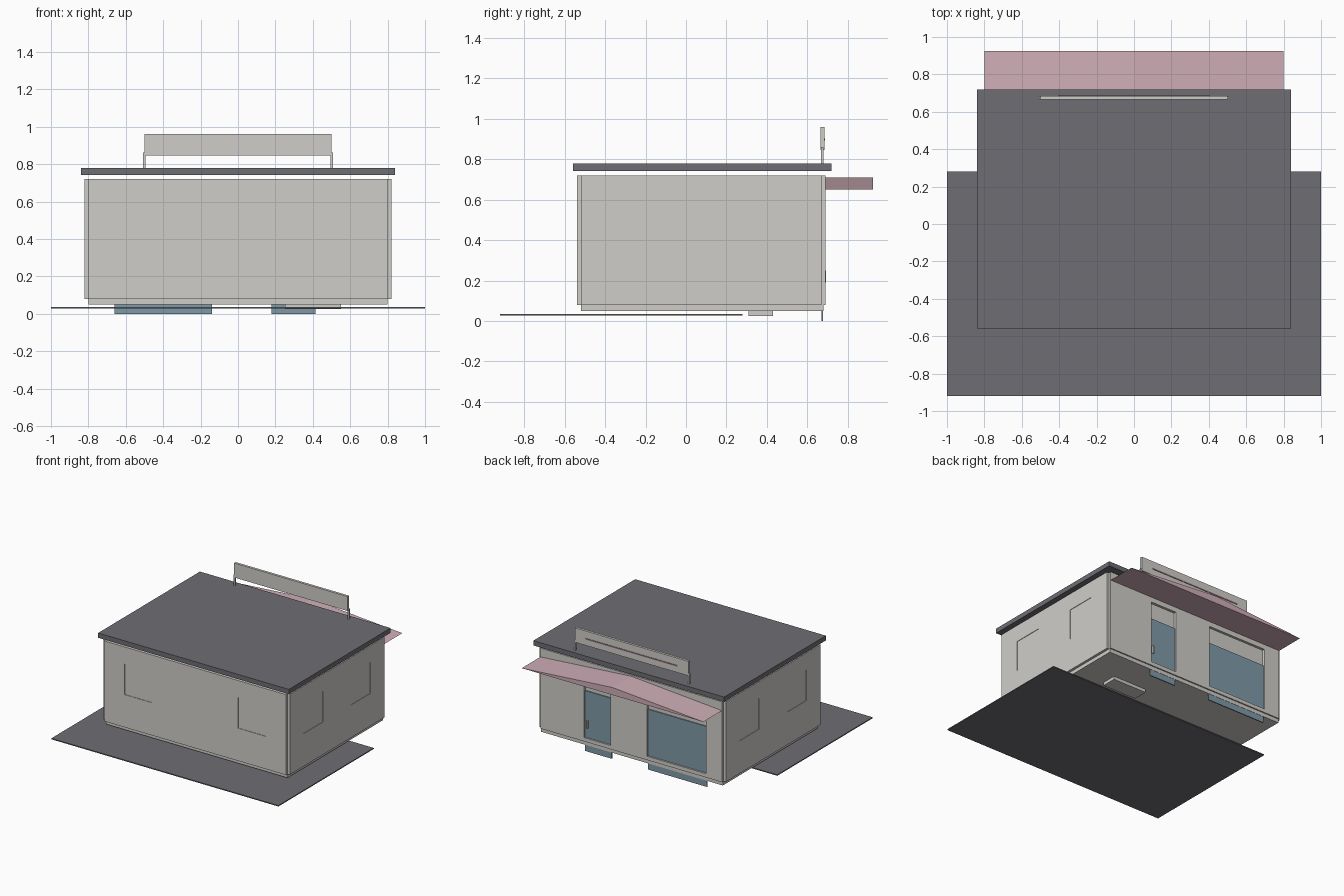
import bpy

cube = bpy.data.objects.get("Cube")
if cube:
    bpy.data.objects.remove(cube, do_unlink=True)


def material(name, rgb):
    """Flat colour given as 0-255 display values, stored linear."""
    lin = [((c / 255 + 0.055) / 1.055) ** 2.4 for c in rgb] + [1]
    m = bpy.data.materials.new(name)
    m.use_nodes = True
    m.diffuse_color = lin
    m.node_tree.nodes["Principled BSDF"].inputs["Base Color"].default_value = lin
    return m


PLASTER = material("pale plaster", (208, 206, 201))
SLATE = material("dark slate", (110, 109, 115))
PINK = material("dusty pink", (208, 174, 184))
GLASS = material("blue glass", (128, 154, 167))
TRIM = material("dark rose", (150, 118, 126))


def mesh_object(name, verts, faces, mat):
    me = bpy.data.meshes.new(name)
    me.from_pydata(verts, [], faces)
    me.materials.append(mat)
    ob = bpy.data.objects.new(name, me)
    bpy.context.collection.objects.link(ob)
    return ob


def box(name, xs, ys, zs, mat):
    """Box from its x, y and z ranges."""
    verts = [(x, y, z) for x in xs for y in ys for z in zs]
    faces = [(0, 1, 3, 2), (4, 6, 7, 5), (0, 4, 5, 1),
             (2, 3, 7, 6), (0, 2, 6, 4), (1, 5, 7, 3)]
    return mesh_object(name, verts, faces, mat)


def cut(wall, xs, ys, zs):
    """Cut a box-shaped opening out of a wall."""
    cutter = box(wall.name + "_cutter", xs, ys, zs, PLASTER)
    cutter.hide_render = True
    cutter.hide_set(True)
    cutter.display_type = 'WIRE'
    mod = wall.modifiers.new("opening", 'BOOLEAN')
    mod.object = cutter
    mod.solver = 'EXACT'
    bpy.context.view_layer.update()
    bpy.context.view_layer.objects.active = wall
    bpy.ops.object.modifier_apply(modifier=mod.name)
    bpy.data.objects.remove(cutter, do_unlink=True)


# Ground, floor and room
box("paving", (-1, 1), (-0.92, 0.28), (0.028, 0.036), SLATE)
box("floor_slab", (-0.8, 0.8), (-0.52, 0.68), (0.05, 0.08), PLASTER)
box("room_core", (-0.795, 0.795), (-0.515, 0.668), (0.08, 0.715), PLASTER)
box("floor_hatch", (0.25, 0.55), (0.31, 0.43), (0.025, 0.05), PLASTER)

# Walls with shallow window recesses
WALL_Z = (0.08, 0.72)
WINDOW_Z = (0.34, 0.585)
DEPTH = 0.004
front = box("front_wall", (-0.8, 0.8), (-0.54, -0.52), WALL_Z, PLASTER)
for x in (-0.5, 0.5):
    cut(front, (x - 0.122, x + 0.122), (-0.6, -0.54 + DEPTH), WINDOW_Z)

for side, name in ((-1, "right_wall"), (1, "left_wall")):
    wall = box(name, sorted((side * 0.8, side * 0.82)), (-0.52, 0.67), WALL_Z, PLASTER)
    for y in (-0.225, 0.375):
        cut(wall, sorted((side * (0.82 - DEPTH), side * 0.9)), (y - 0.122, y + 0.122), WINDOW_Z)

# Shop side with door and display window
back = box("back_wall", (-0.8, 0.8), (0.67, 0.69), WALL_Z, PLASTER)
for name, xs in (("glass_door", (0.18, 0.415)), ("display_window", (-0.66, -0.14))):
    cut(back, xs, (0.6, 0.75), (0.11, 0.61))
    box(name, xs, (0.67, 0.678), (0, 0.48), GLASS)
box("door_handle", (0.386, 0.396), (0.677, 0.692), (0.19, 0.25), PLASTER)

# Roof
box("roof", (-0.84, 0.84), (-0.56, 0.72), (0.742, 0.78), SLATE)

# Gabled awning
profile = [(-0.8, 0.65), (0.8, 0.65), (0, 0.71)]
mesh_object("awning", [(x, y, z) for y in (0.685, 0.925) for x, z in profile],
            [(0, 1, 2), (5, 4, 3), (0, 3, 4, 1), (1, 4, 5, 2), (2, 5, 3, 0)], PINK)

# Sign board on two posts
box("sign_board", (-0.5, 0.5), (0.665, 0.685), (0.845, 0.96), PLASTER)
box("sign_stripe", (-0.405, 0.405), (0.684, 0.688), (0.893, 0.903), TRIM)
for side, name in ((-1, "right_post"), (1, "left_post")):
    box(name, sorted((side * 0.495, side * 0.508)), (0.668, 0.681), (0.775, 0.862), PLASTER)
